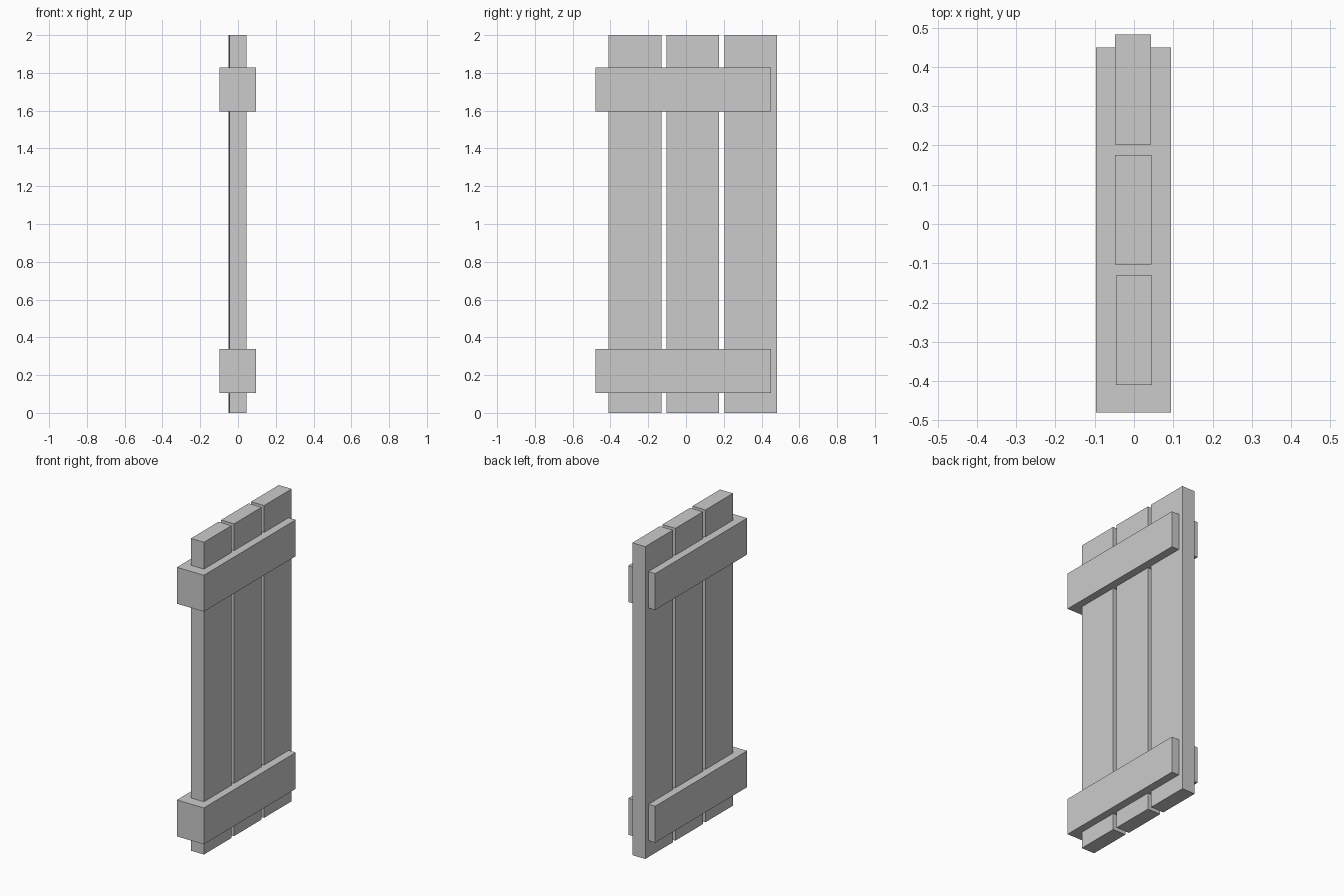
import bpy

if "Cube" in bpy.data.objects:
    bpy.data.objects.remove(bpy.data.objects["Cube"])


def box(name, x, y, z):
    """Box spanning the given (min, max) ranges."""
    spans = (x, y, z)
    bpy.ops.mesh.primitive_cube_add(size=1, location=[(a + b) / 2 for a, b in spans])
    obj = bpy.context.object
    obj.name = name
    obj.scale = [b - a for a, b in spans]
    bpy.ops.object.transform_apply(location=False, rotation=False, scale=True)
    return obj


# Three upright planks with narrow gaps
planks = (("front", -0.41, 0.0), ("middle", -0.103, -0.002), ("back", 0.203, -0.003))
for label, y0, cx in planks:
    box(f"{label}_plank", (cx - 0.046, cx + 0.046), (y0, y0 + 0.279), (0, 2))

# Two thick cross rails wrapping both faces of the planks
for label, z0 in (("lower", 0.105), ("upper", 1.595)):
    box(f"{label}_rail", (-0.097, 0.094), (-0.48, 0.45), (z0, z0 + 0.233))
